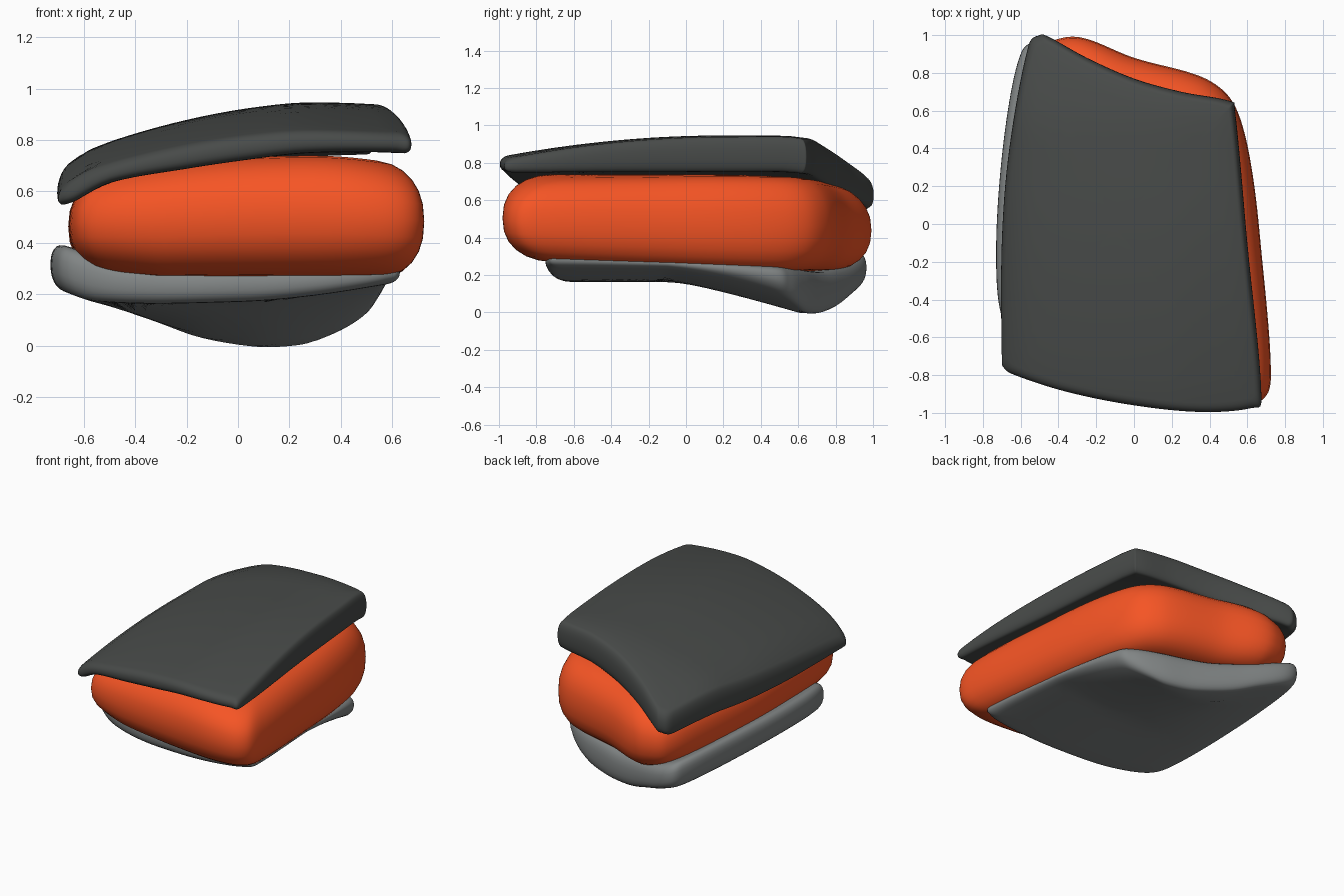
import bpy, bmesh, math
from mathutils import Vector

if "Cube" in bpy.data.objects:
    bpy.data.objects.remove(bpy.data.objects["Cube"])


def spline(ts, ps, t):
    """Smooth value through points ps at parameters ts."""
    t = min(max(t, ts[0]), ts[-1])
    n = len(ts)
    i = max(k for k in range(n - 1) if ts[k] <= t)

    def tangent(k):
        a, b = max(k - 1, 0), min(k + 1, n - 1)
        return (ps[b] - ps[a]) / (ts[b] - ts[a])
    h = ts[i + 1] - ts[i]
    u = (t - ts[i]) / h
    return (ps[i] * (2*u**3 - 3*u**2 + 1) + tangent(i) * (h * (u**3 - 2*u**2 + u))
            + ps[i + 1] * (3*u**2 - 2*u**3) + tangent(i + 1) * (h * (u**3 - u**2)))


def curve(*pairs):
    xs, zs = zip(*pairs)
    return lambda x: spline(xs, zs, x)


def closed_outline(points, steps=8):
    p = [Vector(q) for q in points]
    n = len(p)
    p = p[-2:] + p + p[:3]
    ts = [0.0]
    for a, b in zip(p, p[1:]):
        ts.append(ts[-1] + math.sqrt((b - a).length))
    return [spline(ts, p, ts[i] + (ts[i + 1] - ts[i]) * k / steps)
            for i in range(2, n + 2) for k in range(steps)]


def slab(name, points, top, bottom, inset, color):
    """Rounded cushion: outline shrunk in rings between two height functions."""
    edge = closed_outline(points)
    mid = sum(edge, Vector((0, 0))) / len(edge)
    caps = [(1 - inset) * k / 8 for k in range(1, 8)]
    rim = [math.radians(-90 + 15 * k) for k in range(13)]
    rings = ([(s, -1) for s in caps]
             + [(1 - inset * (1 - abs(math.cos(a)) ** .85),
                 math.copysign(abs(math.sin(a)) ** .85, a)) for a in rim]
             + [(s, 1) for s in reversed(caps)])
    bm = bmesh.new()

    def vert(s, v, p):
        q = mid + (p - mid) * s
        hi, lo = top(q.x, q.y), bottom(q.x, q.y)
        return bm.verts.new((q.x, q.y, (hi + lo) / 2 + v * (hi - lo) / 2))
    loops = [[vert(s, v, p) for p in edge] for s, v in rings]
    n = len(edge)
    for a, b in zip(loops, loops[1:]):
        for i in range(n):
            j = (i + 1) % n
            bm.faces.new((a[i], a[j], b[j], b[i]))
    for loop, v in ((loops[0], -1), (loops[-1], 1)):
        c = vert(0, v, mid)
        for i in range(n):
            bm.faces.new((loop[i], loop[(i + 1) % n], c))
    bmesh.ops.recalc_face_normals(bm, faces=bm.faces)
    mesh = bpy.data.meshes.new(name)
    bm.to_mesh(mesh)
    bm.free()
    ob = bpy.data.objects.new(name, mesh)
    bpy.context.collection.objects.link(ob)
    mat = bpy.data.materials.new(name + "_material")
    mat.diffuse_color = (*color, 1)
    mat.use_nodes = True
    mat.node_tree.nodes["Principled BSDF"].inputs["Base Color"].default_value = mat.diffuse_color
    mesh.materials.append(mat)
    bpy.ops.object.select_all(action='DESELECT')
    ob.select_set(True)
    bpy.context.view_layer.objects.active = ob
    bpy.ops.object.shade_smooth_by_angle(angle=math.radians(50))


# Dark arched cover on top
arch = curve((-.72, .655), (-.65, .715), (-.57, .765), (-.4, .825), (-.17, .885),
             (.05, .925), (.27, .946), (.6, .935), (.7, .92))
cover_depth = curve((-.72, .12), (-.63, .165), (-.5, .16), (-.2, .19), (.1, .2), (.7, .18))


def back_drop(y):
    return .09 * (max(0, y - .5) / .5) ** 1.5


def front_drop(y):
    return (max(0, .2 - y) / 1.17) ** 2


def cover_top(x, y):
    return arch(x) - .11 * front_drop(y) - back_drop(y)


def cover_bottom(x, y):
    return arch(x) - cover_depth(x) - back_drop(y)


slab("top_cover",
     [(-.5, 1), (-.56, .94), (-.66, .4), (-.70, -.1), (-.70, -.7), (-.69, -.76),
      (-.63, -.80), (-.35, -.89), (0, -.96), (.35, -.995), (.62, -.975), (.675, -.92),
      (.60, -.1), (.535, .60), (.51, .65), (.25, .70), (0, .77), (-.25, .88), (-.45, .99)],
     cover_top, cover_bottom, .05, (.065, .07, .067))

# Thick orange cushion in the middle
cushion_crown = curve((-.7, .64), (-.5, .675), (-.2, .715), (.1, .735), (.4, .735), (.75, .69))
slab("middle_cushion",
     [(-.38, .985), (-.5, .92), (-.58, .7), (-.65, .2), (-.66, -.2), (-.64, -.65),
      (-.55, -.78), (-.2, -.89), (.2, -.96), (.5, -.98), (.68, -.93), (.725, -.78),
      (.67, -.1), (.63, .25), (.58, .5), (.52, .65), (.43, .74), (.3, .80),
      (0, .88), (-.25, .98)],
     lambda x, y: cushion_crown(x) - .05 * max(0, y) ** 2,
     lambda x, y: .24 - .04 * y + .05 * max(0, y - .5) + .1 * max(0, -x - .3),
     .27, (.92, .09, .018))

# Grey base plate with a deep keel near the back
base_crown = curve((-.74, .40), (-.66, .385), (-.45, .31), (0, .26), (.65, .28))
base_floor = curve((-.74, .235), (-.55, .172), (0, .17), (.3, .195), (.65, .25))
keel = curve((-.74, 0), (-.55, .03), (-.35, .33), (-.15, .74), (.05, .97), (.18, 1.03),
             (.3, 1), (.47, .8), (.65, .2))


def base_bottom(x, y):
    dip = min(1, max(0, y + .1) / .72) ** 1.15
    return base_floor(x) - .18 * keel(x) * dip


slab("base_plate",
     [(-.54, .96), (-.60, .90), (-.66, .65), (-.71, .25), (-.73, -.15), (-.71, -.45),
      (-.64, -.56), (-.3, -.67), (.1, -.72), (.45, -.75), (.59, -.74), (.63, -.68),
      (.59, -.1), (.54, .46), (.48, .56), (.33, .65), (.12, .73), (-.15, .84), (-.42, .95)],
     lambda x, y: base_crown(x) - .06 * y * (1 if x > 0 else max(0, 1 + 2 * x)),
     base_bottom, .08, (.22, .235, .235))
